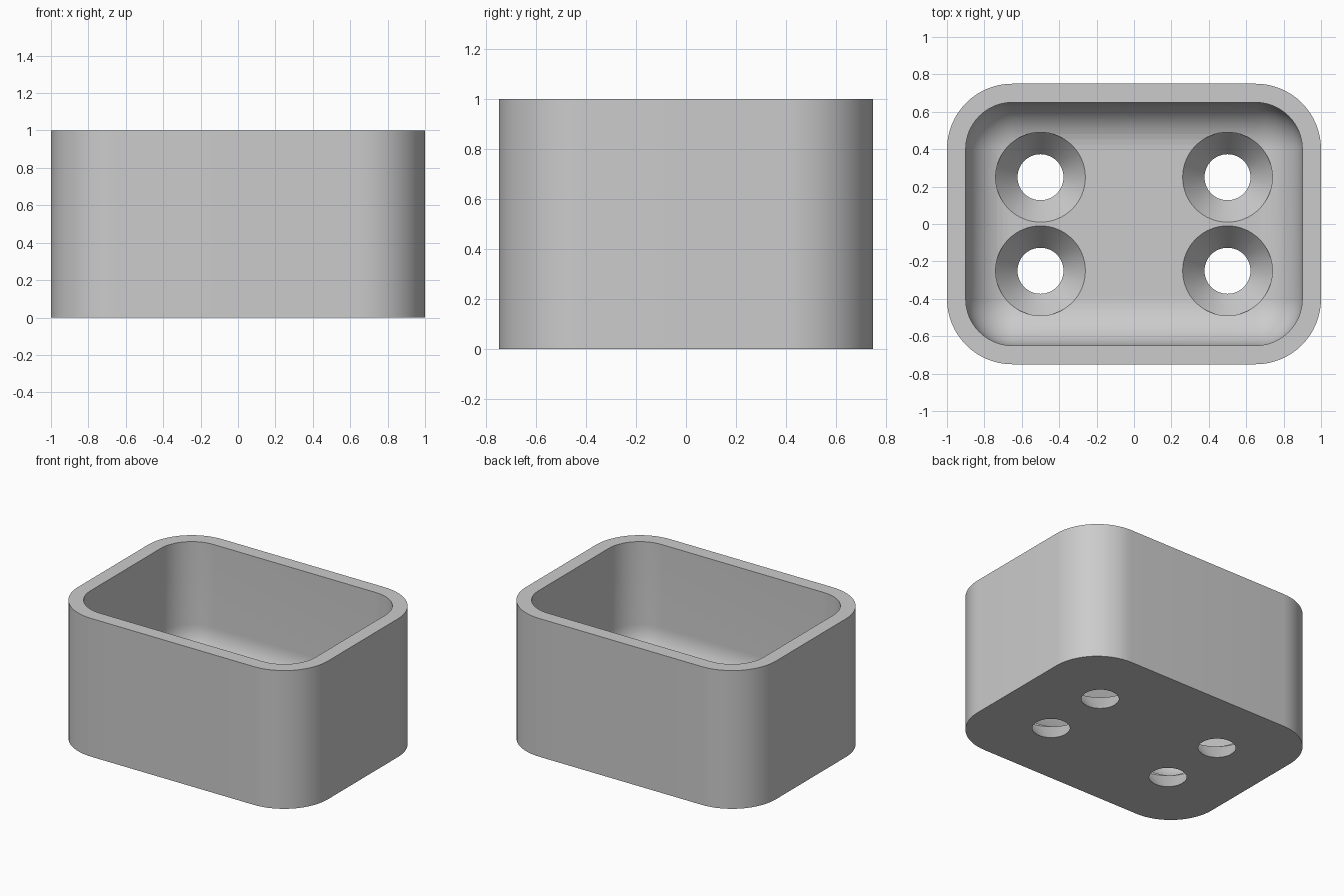
import bpy, bmesh
from math import sin, cos, pi

cube = bpy.data.objects.get("Cube")
if cube:
    bpy.data.objects.remove(cube, do_unlink=True)

HALF_X, HALF_Y, HEIGHT = 1.0, 0.75, 1.0
WALL, FLOOR = 0.1, 0.15
OUTER_R, FILLET = 0.35, 0.25
CORNER_STEPS, FILLET_STEPS = 16, 14
HOLE_R, SINK_R = 0.123, 0.24

grey = bpy.data.materials.new("plain grey")
grey.use_nodes = True
grey.diffuse_color = (0.6, 0.6, 0.6, 1)
grey.node_tree.nodes["Principled BSDF"].inputs["Base Color"].default_value = (0.6, 0.6, 0.6, 1)


def rounded_ring(inset, z):
    """Points of a rounded rectangle whose corners share the same centres."""
    r = OUTER_R - inset
    points = []
    for quarter, (sx, sy) in enumerate([(1, 1), (-1, 1), (-1, -1), (1, -1)]):
        for i in range(CORNER_STEPS + 1):
            a = (quarter + i / CORNER_STEPS) * pi / 2
            points.append((sx * (HALF_X - OUTER_R) + r * cos(a),
                           sy * (HALF_Y - OUTER_R) + r * sin(a), z))
    return points


def circle_ring(x, y, r, z, n=64):
    return [(x + r * cos(2 * pi * i / n), y + r * sin(2 * pi * i / n), z) for i in range(n)]


def loft(bm, rings):
    """Skin a stack of rings and cap both ends."""
    loops = [[bm.verts.new(p) for p in ring] for ring in rings]
    for a, b in zip(loops, loops[1:]):
        for i in range(len(a)):
            j = (i + 1) % len(a)
            bm.faces.new((a[i], a[j], b[j], b[i]))
    bm.faces.new(loops[0][::-1])
    bm.faces.new(loops[-1])


def make_object(name, bm):
    bmesh.ops.remove_doubles(bm, verts=bm.verts, dist=1e-5)
    bmesh.ops.recalc_face_normals(bm, faces=bm.faces)
    mesh = bpy.data.meshes.new(name)
    bm.to_mesh(mesh)
    bm.free()
    mesh.materials.append(grey)
    obj = bpy.data.objects.new(name, mesh)
    bpy.context.collection.objects.link(obj)
    return obj


# Open box: outer wall, rim, inner wall, then a round fillet into the floor
rings = [rounded_ring(0, 0), rounded_ring(0, HEIGHT), rounded_ring(WALL, HEIGHT)]
for i in range(FILLET_STEPS + 1):
    t = i / FILLET_STEPS * pi / 2
    rings.append(rounded_ring(WALL + FILLET * (1 - cos(t)), FLOOR + FILLET * (1 - sin(t))))
bm = bmesh.new()
loft(bm, rings)
box = make_object("box_body", bm)

# Four funnel-shaped drain holes
slope = (SINK_R - HOLE_R) / FLOOR
dip = 0.05
bm = bmesh.new()
for x in (-0.5, 0.5):
    for y in (-0.25, 0.25):
        loft(bm, [circle_ring(x, y, HOLE_R - slope * dip, -dip),
                  circle_ring(x, y, SINK_R, FLOOR),
                  circle_ring(x, y, SINK_R, FLOOR + 0.3)])
cutter = make_object("drain_hole_cutter", bm)
cutter.hide_render = True

cut = box.modifiers.new("drain_holes", "BOOLEAN")
cut.operation = "DIFFERENCE"
cut.solver = "EXACT"
cut.object = cutter
bpy.ops.object.select_all(action="DESELECT")
box.select_set(True)
bpy.context.view_layer.objects.active = box
bpy.ops.object.modifier_apply(modifier=cut.name)
bpy.data.objects.remove(cutter, do_unlink=True)

bpy.ops.object.shade_smooth_by_angle(angle=pi / 6)
